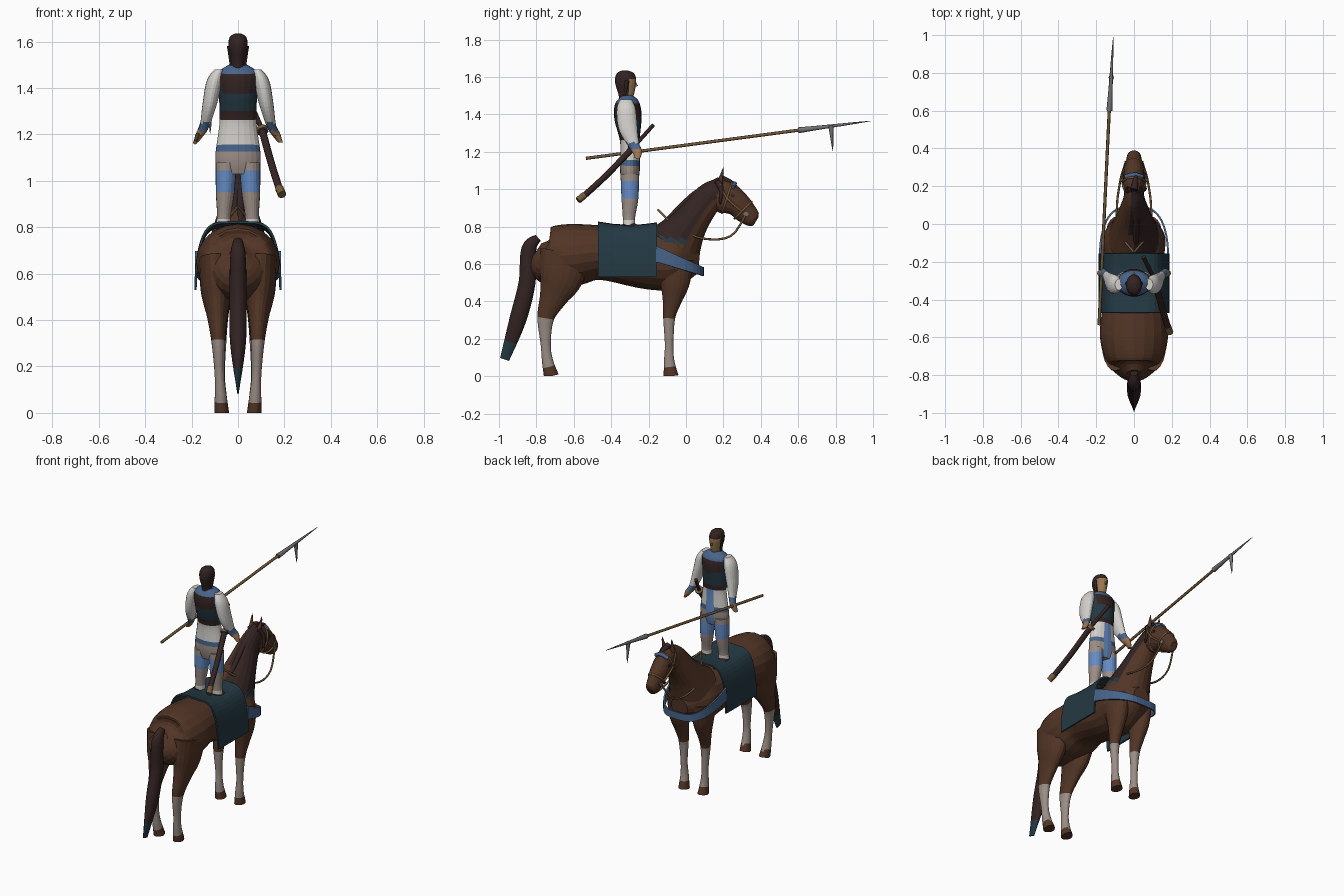
import bpy, bmesh, math
from mathutils import Vector

if "Cube" in bpy.data.objects:
    bpy.data.objects.remove(bpy.data.objects["Cube"])

COLOURS = {
    "horse_brown": (.085, .036, .019), "dark_brown": (.032, .017, .016),
    "teal_cloth": (.017, .04, .055), "strap_blue": (.065, .13, .26),
    "light_blue": (.13, .26, .55), "white_cloth": (.65, .63, .6),
    "taupe": (.33, .27, .24), "skin": (.32, .18, .08),
    "tan_leather": (.17, .1, .045), "steel": (.17, .17, .18),
}
MATERIALS = {}
for label, rgb in COLOURS.items():
    material = bpy.data.materials.new(label)
    material.use_nodes = True
    material.diffuse_color = (*rgb, 1)
    material.node_tree.nodes["Principled BSDF"].inputs["Base Color"].default_value = (*rgb, 1)
    MATERIALS[label] = material

SIDES = {"left": -1, "right": 1}


def finish(name, bm, colour):
    """Make an object; colour is a colour name or a function of the face centre."""
    bmesh.ops.recalc_face_normals(bm, faces=bm.faces)
    used = []
    for face in bm.faces:
        chosen = colour if isinstance(colour, str) else colour(face.calc_center_median())
        if chosen not in used:
            used.append(chosen)
        face.material_index = used.index(chosen)
    mesh = bpy.data.meshes.new(name)
    bm.to_mesh(mesh)
    bm.free()
    for chosen in used:
        mesh.materials.append(MATERIALS[chosen])
    result = bpy.data.objects.new(name, mesh)
    bpy.context.collection.objects.link(result)
    return result


def smooth_path(points, steps):
    """Catmull-Rom interpolation of tuples of any length."""
    vectors = [Vector(point) for point in points]
    vectors = [vectors[0]] + vectors + [vectors[-1]]
    path = []
    for before, start, end, after in zip(vectors, vectors[1:], vectors[2:], vectors[3:]):
        for step in range(steps):
            t = step / steps
            path.append(start + t / 2 * (end - before + t * (
                2 * before - 5 * start + 4 * end - after + t * (3 * (start - end) + after - before))))
    return path + [vectors[-1]]


def ring(station, direction, x=0, count=20):
    """Ellipse across a side-profile path; a station is y, z, half depth, half width."""
    y, z, depth, width = station
    along = Vector(direction).normalized()
    angles = [math.tau * i / count for i in range(count)]
    return [(x + width * math.sin(a),
             y - along.y * depth * math.cos(a),
             max(0, z + along.x * depth * math.cos(a))) for a in angles]


def grid_mesh(rows, closed):
    bm = bmesh.new()
    grid = [[bm.verts.new(point) for point in row] for row in rows]
    for low, high in zip(grid, grid[1:]):
        for i in range(0 if closed else 1, len(low)):
            bm.faces.new((low[i - 1], low[i], high[i], high[i - 1]))
    if closed:
        bm.faces.new(grid[0])
        bm.faces.new(grid[-1])
    return bm


def loft(name, stations, colour, spread=(0, 0), steps=6):
    """Skin rings set square to the path; spread is the x offset at the start and end."""
    path = smooth_path(stations, steps)
    last = len(path) - 1
    rows = []
    for i, station in enumerate(path):
        direction = path[min(i + 1, last)].xy - path[max(i - 1, 0)].xy
        rows.append(ring(station, direction, spread[0] + (spread[1] - spread[0]) * i / last))
    return finish(name, grid_mesh(rows, True), colour)


def mirrored_loft(name, stations, colour, top, bottom):
    for tag, side in SIDES.items():
        loft(f"{tag}_{name}", stations, colour, (side * top, side * bottom))


def sheet(name, rows, colour):
    cloth = finish(name, grid_mesh(rows, False), colour)
    modifier = cloth.modifiers.new("thickness", "SOLIDIFY")
    modifier.thickness, modifier.offset = .01, 0


def tube(name, points, colour, start, end=None, steps=4, cyclic=False):
    """Round rod along a smooth path, tapering from the start radius to the end radius."""
    path = smooth_path(points, steps)
    curve = bpy.data.curves.new(name, "CURVE")
    curve.dimensions, curve.bevel_depth = "3D", 1
    curve.bevel_resolution, curve.use_fill_caps = 2, True
    spline = curve.splines.new("POLY")
    spline.points.add(len(path) - 1)
    spline.use_cyclic_u = cyclic
    end = start if end is None else end
    for i, (point, place) in enumerate(zip(spline.points, path)):
        point.co = (*place, 1)
        point.radius = start + (end - start) * i / (len(path) - 1)
    curve.materials.append(MATERIALS[colour])
    bpy.context.collection.objects.link(bpy.data.objects.new(name, curve))


# Horse trunk
loft("horse_body", [
    (-.8, .67, .05, .04), (-.74, .64, .15, .14), (-.6, .65, .165, .18), (-.45, .66, .145, .17),
    (-.2, .62, .155, .16), (-.05, .62, .155, .16), (.07, .61, .06, .06)], "horse_brown")


# Neck, with the mane falling on one side
def neck_colour(centre):
    if centre.x < -.015 or centre.z < .75 + 1.3 * centre.y:
        return "horse_brown"
    return "teal_cloth" if centre.z < .74 else "dark_brown"


loft("horse_neck", [(-.07, .69, .16, .14), (.02, .82, .1, .1), (.12, .95, .08, .06), (.19, .98, .08, .05)],
     neck_colour)
tube("mane_crest", [(.01, -.12, .81), (.01, .04, .97), (0, .18, 1.05)], "dark_brown", .016)

# Head
loft("horse_head", [
    (.13, .96, .07, .045), (.2, .96, .09, .056), (.27, .925, .07, .055),
    (.32, .875, .06, .045), (.36, .84, .045, .036), (.375, .83, .025, .02)], "horse_brown")
tube("forelock", [(0, .18, 1.06), (.01, .25, 1.03), (.01, .29, .98)], "dark_brown", .02, .004)
tube("nape_tuft", [(.03, .17, 1.04), (.055, .19, .99), (.06, .18, .92)], "dark_brown", .02, .005)
tube("brow_ribbon", [(-.045, .25, 1.01), (0, .26, 1.03), (.045, .25, 1.01)], "strap_blue", .012)
tube("noseband", ring((.305, .888, .063, .05), (1, -1)), "tan_leather", .006, steps=1, cyclic=True)
tube("browband", ring((.22, .955, .086, .06), (3, -1)), "tan_leather", .006, steps=1, cyclic=True)
for tag, side in SIDES.items():
    tube(f"{tag}_ear", [(side * .03, .18, 1.03), (side * .035, .2, 1.115)], "horse_brown", .018, .001)
    tube(f"{tag}_horse_eye", [(side * .04, .25, .965), (side * .057, .25, .965)], "dark_brown", .011)
    tube(f"{tag}_cheek_strap", [(side * .05, .18, 1.03), (side * .06, .22, .95), (side * .05, .3, .88)],
         "tan_leather", .006)
    tube(f"{tag}_rein", [(side * .045, .32, .865), (side * .07, .24, .75), (side * .09, .1, .735),
                         (side * .08, -.04, .79), (0, -.15, .89)], "tan_leather", .006)
    tube(f"{tag}_bit_ring", [(side * .03, .32, .865), (side * .05, .32, .865)], "steel", .014)


# Horse legs with pale stockings
def horse_leg_colour(centre):
    return "taupe" if .05 < centre.z < .31 else "horse_brown"


mirrored_loft("hind_leg", [
    (-.64, .66, .14, .07), (-.67, .52, .115, .065), (-.71, .42, .075, .045), (-.75, .31, .045, .03),
    (-.75, .17, .027, .021), (-.74, .08, .03, .025), (-.72, 0, .04, .032)], horse_leg_colour, .1, .07)
mirrored_loft("fore_leg", [
    (-.06, .62, .1, .06), (-.06, .5, .08, .055), (-.075, .4, .05, .04), (-.09, .31, .032, .03),
    (-.09, .17, .023, .02), (-.09, .08, .028, .024), (-.08, 0, .04, .032)], horse_leg_colour, .09, .07)

# Tail
loft("tail", [(-.79, .74, .02, .02), (-.84, .68, .04, .033), (-.85, .5, .045, .037),
              (-.9, .3, .045, .034), (-.97, .09, .025, .004)],
     lambda centre: "teal_cloth" if centre.z < .19 else "dark_brown")

# Saddle cloth and chest band, both swept over half a turn
half_turn = [math.pi * i / 24 for i in range(25)]


def bulge(angle, power):
    return math.copysign(abs(math.cos(angle)) ** power, math.cos(angle))


sheet("saddle_cloth", [
    [(.183 * bulge(a, .4), y, .53 + (.275 + .6 * (y + .3) ** 2) * math.sin(a)) for a in half_turn]
    for y in (-.47, -.39, -.31, -.23, -.155)], "teal_cloth")
sheet("chest_band", [
    [(.18 * bulge(a, .6), -.16 + .25 * math.sin(a),
      .655 - .095 * math.sin(a) + edge * (.043 - .02 * math.sin(a))) for a in half_turn]
    for edge in (-1, 1)], "strap_blue")


# Rider torso: skirt, belt, tunic, vest and collar
def torso_colour(centre):
    across, height = abs(centre.x), centre.z
    if height < 1.26 and across < .03 and centre.y > -.26:
        return "light_blue"
    if height < 1.125:
        return "taupe"
    if height < 1.155 or height > 1.46:
        return "strap_blue"
    if height < 1.26:
        return "white_cloth"
    return "teal_cloth" if 1.3 < height < 1.38 or across > .07 else "dark_brown"


loft("rider_torso", [
    (-.3, 1.03, .04, .08), (-.3, 1.1, .053, .098), (-.3, 1.25, .052, .08),
    (-.31, 1.38, .073, .083), (-.315, 1.46, .065, .09), (-.32, 1.5, .03, .04)], torso_colour, steps=10)


# Rider limbs
def trouser_colour(centre):
    if .96 < centre.z < 1.04:
        return "light_blue"
    return "white_cloth" if centre.z < .83 else "taupe"


def sleeve_colour(centre):
    if centre.z > 1.25:
        return "white_cloth"
    return "strap_blue" if centre.z > 1.215 else "skin"


mirrored_loft("rider_leg", [(-.3, 1.08, .05, .046), (-.3, .95, .045, .04), (-.305, .85, .033, .03),
                            (-.305, .78, .033, .034)], trouser_colour, .05, .066)
mirrored_loft("boot", [(-.345, .79, .015, .02), (-.31, .797, .028, .03), (-.26, .79, .02, .03),
                       (-.205, .777, .007, .016)], "dark_brown", .066, .07)
mirrored_loft("arm", [(-.32, 1.48, .03, .02), (-.32, 1.43, .05, .034), (-.31, 1.33, .05, .031),
                      (-.28, 1.24, .03, .021), (-.26, 1.2, .025, .019), (-.26, 1.165, .014, .01)],
              sleeve_colour, .08, .185)

# Rider head with hair over the crown and back
loft("rider_head", [(-.325, 1.47, .03, .028), (-.32, 1.52, .045, .032), (-.323, 1.58, .057, .042),
                    (-.325, 1.62, .045, .035), (-.325, 1.635, .015, .012)],
     lambda centre: "skin" if centre.y > -.31 and centre.z < 1.59 else "dark_brown")
tube("nose", [(0, -.27, 1.57), (0, -.264, 1.55)], "skin", .004, .007)
for tag, side in SIDES.items():
    tube(f"{tag}_hair_lock", [(side * .036, -.315, 1.58), (side * .03, -.33, 1.49)], "dark_brown", .013, .004)

# Polearm with blade and hook
tube("polearm_shaft", [(-.185, -.535, 1.165), (-.13, .62, 1.318)], "tan_leather", .0085)
tube("polearm_blade", [(-.13, .6, 1.315), (-.11, .99, 1.365)], "steel", .016, .001)
tube("polearm_hook", [(-.12, .775, 1.34), (-.12, .785, 1.205)], "steel", .015, .001)

# Sheathed sword
tube("sword_sheath", [(.105, -.29, 1.215), (.145, -.43, 1.07), (.18, -.55, .96)], "dark_brown", .017)
tube("sheath_tip", [(.178, -.543, .968), (.19, -.577, .94)], "tan_leather", .019)
tube("sword_guard", [(.106, -.293, 1.212), (.102, -.28, 1.225)], "tan_leather", .026)
tube("sword_grip", [(.104, -.285, 1.22), (.05, -.175, 1.343)], "dark_brown", .011)

# Smooth shading with sharp edges kept
for part in bpy.context.view_layer.objects:
    part.select_set(part.type == "MESH")
bpy.context.view_layer.objects.active = bpy.data.objects["horse_body"]
bpy.ops.object.shade_smooth_by_angle(angle=math.radians(50))
